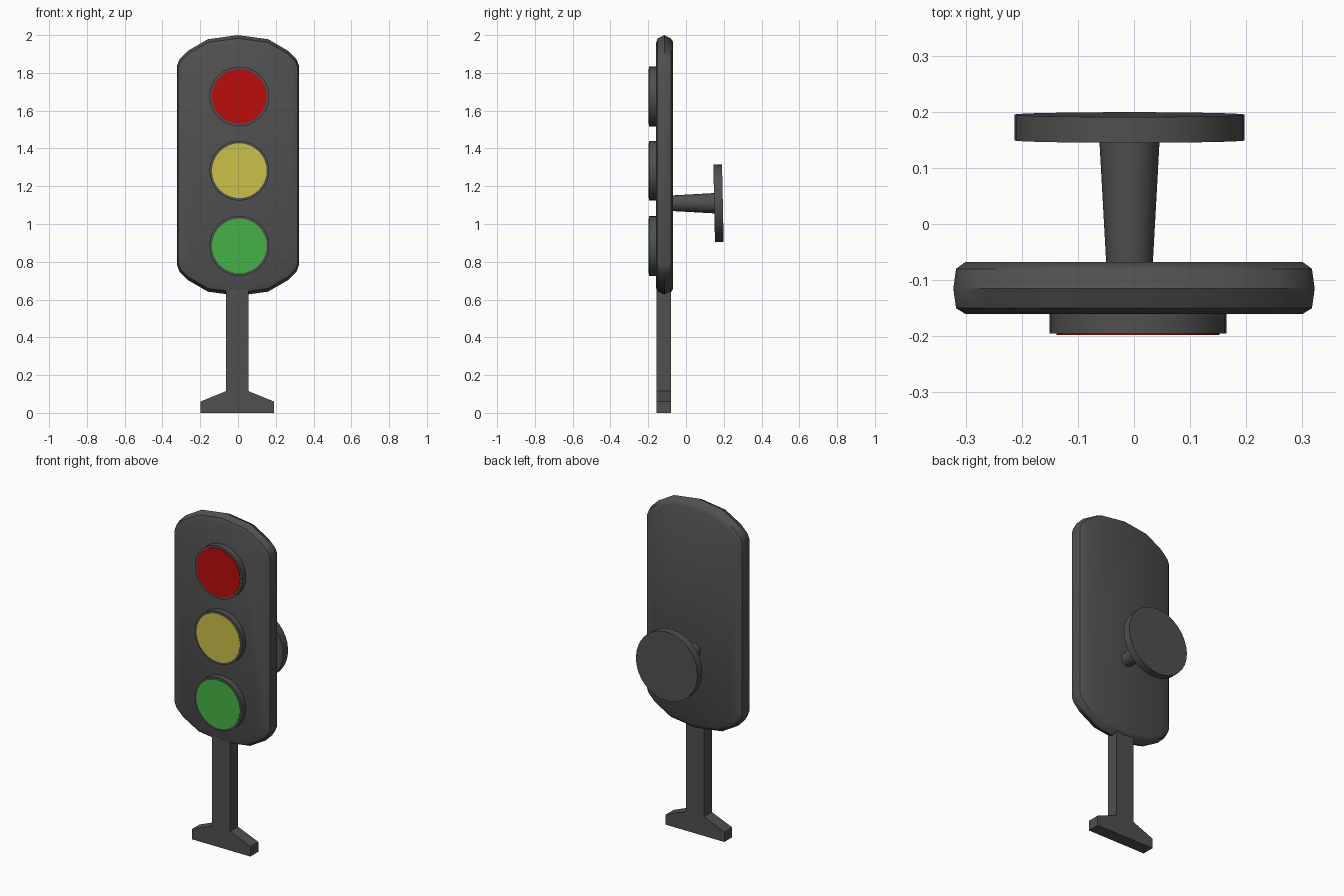
import bpy, bmesh
from math import pi, radians

if "Cube" in bpy.data.objects:
    bpy.data.objects.remove(bpy.data.objects["Cube"])


def material(name, rgb):
    m = bpy.data.materials.new(name)
    m.diffuse_color = (*rgb, 1)
    m.use_nodes = True
    m.node_tree.nodes["Principled BSDF"].inputs["Base Color"].default_value = m.diffuse_color
    return m


dark = material("dark_grey", (0.08, 0.08, 0.08))


def loft(name, rings, mat, angle=30):
    """Skin a list of equal rings and cap both ends."""
    bm = bmesh.new()
    loops = [[bm.verts.new(p) for p in r] for r in rings]
    n = len(loops[0])
    for a, b in zip(loops, loops[1:]):
        for i in range(n):
            bm.faces.new((a[i], a[(i + 1) % n], b[(i + 1) % n], b[i]))
    bm.faces.new(loops[0])
    bm.faces.new(loops[-1])
    bmesh.ops.recalc_face_normals(bm, faces=bm.faces)
    me = bpy.data.meshes.new(name)
    bm.to_mesh(me)
    bm.free()
    ob = bpy.data.objects.new(name, me)
    bpy.context.collection.objects.link(ob)
    me.materials.append(mat)
    smooth(ob, angle)
    return ob


def smooth(ob, angle):
    bpy.ops.object.select_all(action='DESELECT')
    ob.select_set(True)
    bpy.context.view_layer.objects.active = ob
    bpy.ops.object.shade_smooth_by_angle(angle=radians(angle))


def rod(name, x, z, y_front, y_back, r_front, r_back, mat, sides=32, tilt=0):
    """Round part running along y."""
    bpy.ops.mesh.primitive_cone_add(
        vertices=sides, radius1=r_back, radius2=r_front, depth=y_back - y_front,
        location=(x, (y_front + y_back) / 2, z), rotation=(pi / 2 + radians(tilt), 0, 0))
    ob = bpy.context.object
    ob.name = name
    ob.data.materials.append(mat)
    smooth(ob, 30)


# Housing: quarter outline mirrored all round, rounded through its depth
quarter = [(0.322, 0.53), (0.31, 0.562), (0.265, 0.607), (0.16, 0.668), (0, 0.69)]
top = quarter + [(-x, z) for x, z in quarter[-2::-1]]
outline = top + [(x, -z) for x, z in top[::-1]]
depth = [(-0.16, 0.935, 0.935), (-0.15, 0.985, 0.975), (-0.115, 1, 1),
         (-0.08, 0.985, 0.975), (-0.068, 0.935, 0.945)]
loft("housing", [[(x * sx, y, 1.31 + z * sz) for x, z in outline]
                 for y, sx, sz in depth], dark, 35)

# Lamps: dark rim with a coloured lens
lamps = [("red", 1.675, (0.5, 0.004, 0.004)),
         ("yellow", 1.282, (0.6, 0.53, 0.065)),
         ("green", 0.884, (0.06, 0.45, 0.06))]
for name, z, rgb in lamps:
    rod(name + "_rim", 0.007, z, -0.195, -0.15, 0.158, 0.158, dark)
    rod(name + "_lens", 0.007, z, -0.198, -0.18, 0.145, 0.145, material(name, rgb))

# Post with flared foot
half = [(0.195, 0), (0.195, 0.06), (0.06, 0.115), (0.06, 0.66)]
post = half + [(-x, z) for x, z in half[::-1]]
loft("post", [[(x - 0.004, y, z) for x, z in post] for y in (-0.155, -0.08)], dark, 10)

# Rear mounting arm and plate
rod("mount_arm", -0.008, 1.11, -0.08, 0.155, 0.041, 0.054, dark, 16)
rod("mount_plate", -0.008, 1.11, 0.149, 0.195, 0.205, 0.205, dark, 32, 1.2)
